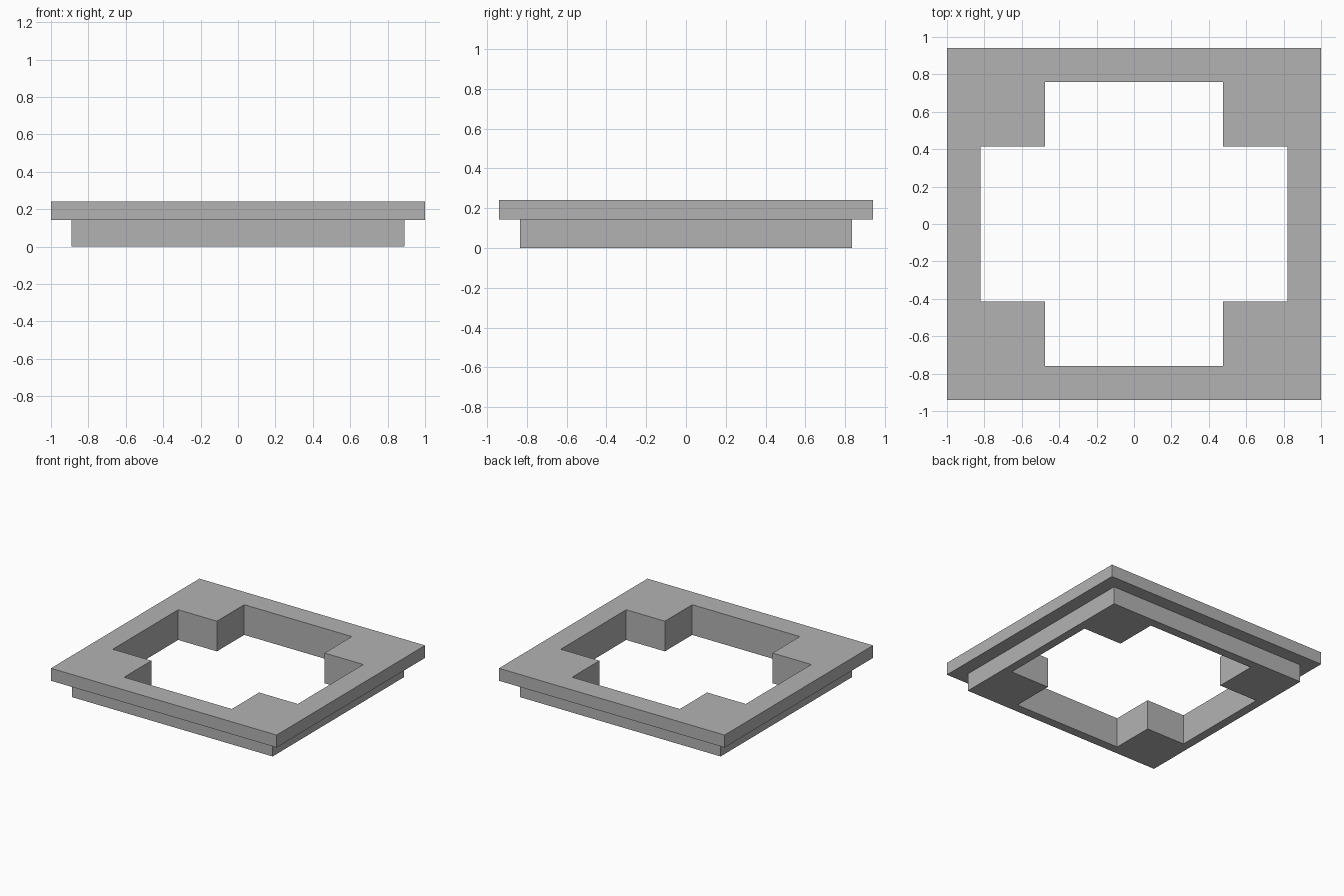
import bpy
import bmesh

cube = bpy.data.objects.get("Cube")
if cube:
    bpy.data.objects.remove(cube, do_unlink=True)

grey = bpy.data.materials.new("plain grey")
grey.use_nodes = True
color = (0.45, 0.45, 0.45, 1)
grey.diffuse_color = color
grey.node_tree.nodes["Principled BSDF"].inputs["Base Color"].default_value = color

# Half sizes of the cross-shaped opening: long arms and notches
ARM_X, ARM_Y = 0.82, 0.76
NOTCH_X, NOTCH_Y = 0.477, 0.414


def all_quadrants(points):
    """Mirror one corner's points into a full counter-clockwise loop."""
    loop = []
    for sx, sy in ((1, 1), (-1, 1), (-1, -1), (1, -1)):
        corner = [(x * sx, y * sy) for x, y in points]
        loop += corner if sx * sy > 0 else corner[::-1]
    return loop


def opening():
    return all_quadrants([(ARM_X, NOTCH_Y), (NOTCH_X, NOTCH_Y), (NOTCH_X, ARM_Y)])


def rectangle(x, y):
    """Rectangle with points aligned to those of the opening."""
    return all_quadrants([(x, NOTCH_Y), (x, y), (NOTCH_X, y)])


# Stepped section: narrow base ring below, wider flange above
base, flange = rectangle(0.89, 0.833), rectangle(1.0, 0.94)
BOTTOM, STEP, TOP = 0.0, 0.142, 0.242
section = [(opening(), BOTTOM), (base, BOTTOM), (base, STEP),
           (flange, STEP), (flange, TOP), (opening(), TOP)]

# Skin the section rings into one closed frame
bm = bmesh.new()
rings = [[bm.verts.new((x, y, z)) for x, y in loop] for loop, z in section]
for ring, following in zip(rings, rings[1:] + rings[:1]):
    for i in range(len(ring)):
        j = (i + 1) % len(ring)
        bm.faces.new((ring[i], ring[j], following[j], following[i]))
bmesh.ops.recalc_face_normals(bm, faces=bm.faces)

mesh = bpy.data.meshes.new("stepped_frame")
bm.to_mesh(mesh)
bm.free()
mesh.materials.append(grey)
frame = bpy.data.objects.new("stepped_frame", mesh)
bpy.context.collection.objects.link(frame)
